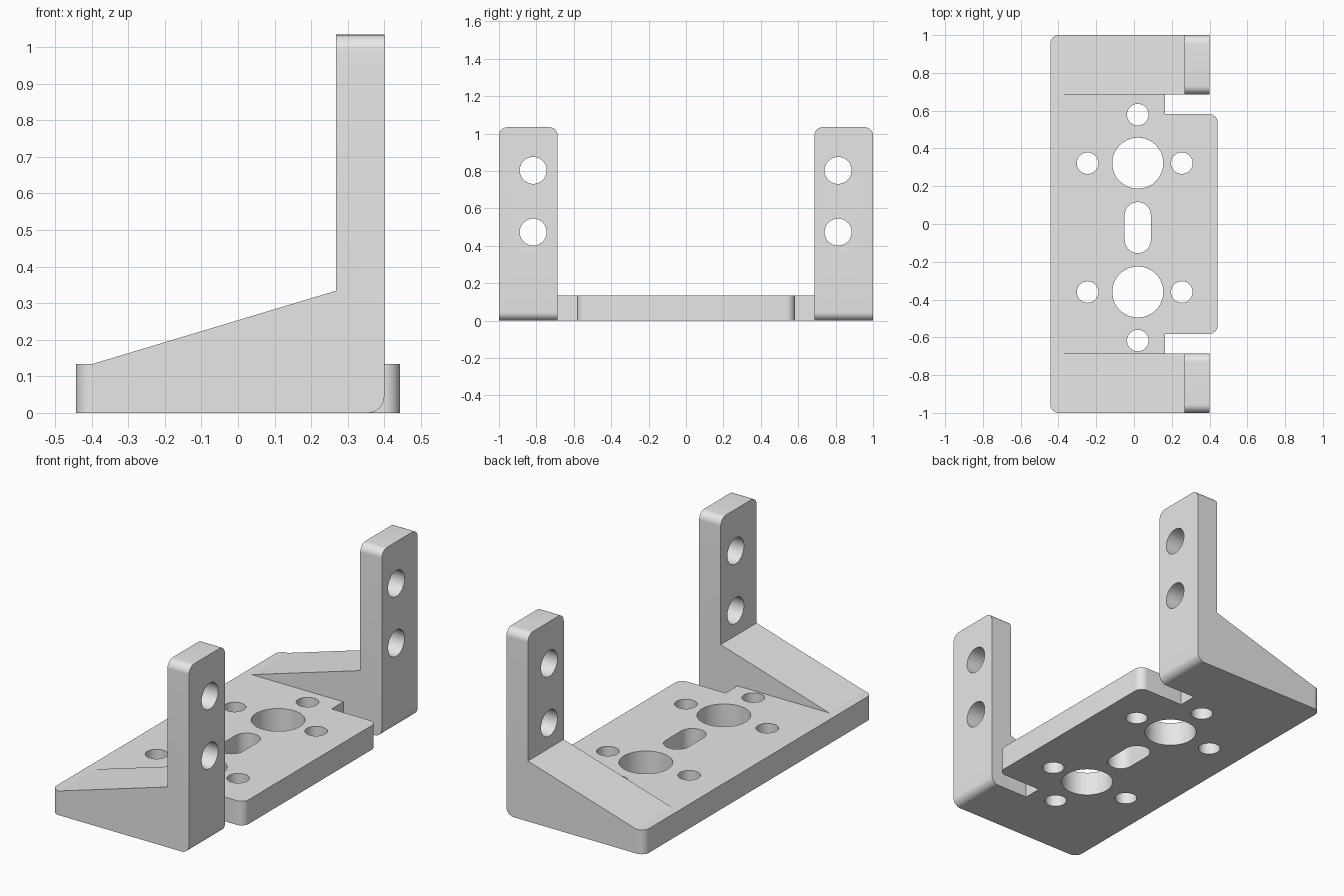
import bpy, bmesh, math
from mathutils import Vector

if "Cube" in bpy.data.objects:
    bpy.data.objects.remove(bpy.data.objects["Cube"])

grey = bpy.data.materials.new("light_grey")
grey.diffuse_color = (0.8, 0.8, 0.8, 1)
grey.use_nodes = True
grey.node_tree.nodes["Principled BSDF"].inputs["Base Color"].default_value = grey.diffuse_color


def prism(name, points, sweep, rounded=None, radius=0.045):
    """Extrude a closed outline along sweep, then round the edges picked by a rule."""
    bm = bmesh.new()
    face = bm.faces.new([bm.verts.new(p) for p in points])
    ext = bmesh.ops.extrude_face_region(bm, geom=[face])["geom"]
    bmesh.ops.translate(bm, vec=sweep, verts=[g for g in ext if isinstance(g, bmesh.types.BMVert)])
    bmesh.ops.recalc_face_normals(bm, faces=bm.faces[:])
    if rounded:
        picked = [e for e in bm.edges
                  if rounded((e.verts[0].co + e.verts[1].co) / 2, e.verts[1].co - e.verts[0].co)]
        bmesh.ops.bevel(bm, geom=picked, offset=radius, offset_type='OFFSET',
                        segments=10, profile=0.5, affect='EDGES')
    mesh = bpy.data.meshes.new(name)
    bm.to_mesh(mesh)
    bm.free()
    mesh.materials.append(grey)
    obj = bpy.data.objects.new(name, mesh)
    bpy.context.collection.objects.link(obj)
    return obj


def combine(target, tool, operation):
    """Apply a boolean and discard the tool."""
    bpy.context.view_layer.objects.active = target
    mod = target.modifiers.new("join", 'BOOLEAN')
    mod.object, mod.operation, mod.solver = tool, operation, 'EXACT'
    bpy.ops.object.modifier_apply(modifier=mod.name)
    bpy.data.objects.remove(tool, do_unlink=True)


def arc(r, start, end, n):
    return [(r * math.cos(start + (end - start) * i / n),
             r * math.sin(start + (end - start) * i / n)) for i in range(n + 1)]


def circle(r):
    return arc(r, 0, math.tau, 48)[:-1]


THICK, ARM_IN, TONGUE = 0.134, 0.686, 0.582

# base plate with a tongue between two notches, upright corners rounded
half = [(0.443, TONGUE), (0.165, TONGUE), (0.165, 1), (-0.443, 1)]
outline = half + [(x, -y) for x, y in reversed(half)]
bracket = prism("mounting_bracket", [(x, y, 0) for x, y in outline], Vector((0, 0, THICK)),
                lambda c, d: abs(d.z) > 0.1 and abs(c.x) > 0.4)

# side arms: sloped gusset rising into an upright post
arm = [(-0.397, 0), (0.4, 0), (0.4, 1.034), (0.268, 1.034), (0.268, 0.334), (-0.397, THICK)]
for y in (-1, ARM_IN):
    side = prism("side_arm", [(x, y, z) for x, z in arm], Vector((0, 1 - ARM_IN, 0)),
                 lambda c, d: (c.z > 1 and abs(d.x) > 0.05) or
                              (c.z < 0.01 and c.x > 0.39 and abs(d.y) > 0.1))
    combine(bracket, side, 'UNION')

# plate holes: two large bores, each with three screw holes, and a central slot
holes = []
for y, s in ((0.322, 1), (-0.36, -1)):
    holes += [(0.02, y, circle(0.135)), (0.02, y + s * 0.257, circle(0.057)),
              (-0.246, y, circle(0.057)), (0.253, y, circle(0.057))]
r, reach = 0.069, 0.066
slot = [(x, y + reach) for x, y in arc(r, 0, math.pi, 24)]
slot += [(x, y - reach) for x, y in arc(r, math.pi, math.tau, 24)]
holes.append((0.02, -0.019, slot))
for cx, cy, pts in holes:
    cutter = prism("plate_cutter", [(cx + x, cy + y, -0.1) for x, y in pts], Vector((0, 0, 0.4)))
    combine(bracket, cutter, 'DIFFERENCE')

# post holes
for y in (-0.817, 0.813):
    for z in (0.473, 0.803):
        cutter = prism("post_cutter", [(0.15, y + a, z + b) for a, b in circle(0.072)],
                       Vector((0.4, 0, 0)))
        combine(bracket, cutter, 'DIFFERENCE')

# smooth the rounded surfaces, keep the creases
bpy.ops.object.select_all(action='DESELECT')
bracket.select_set(True)
bpy.context.view_layer.objects.active = bracket
bpy.ops.object.shade_smooth_by_angle(angle=math.radians(12))
